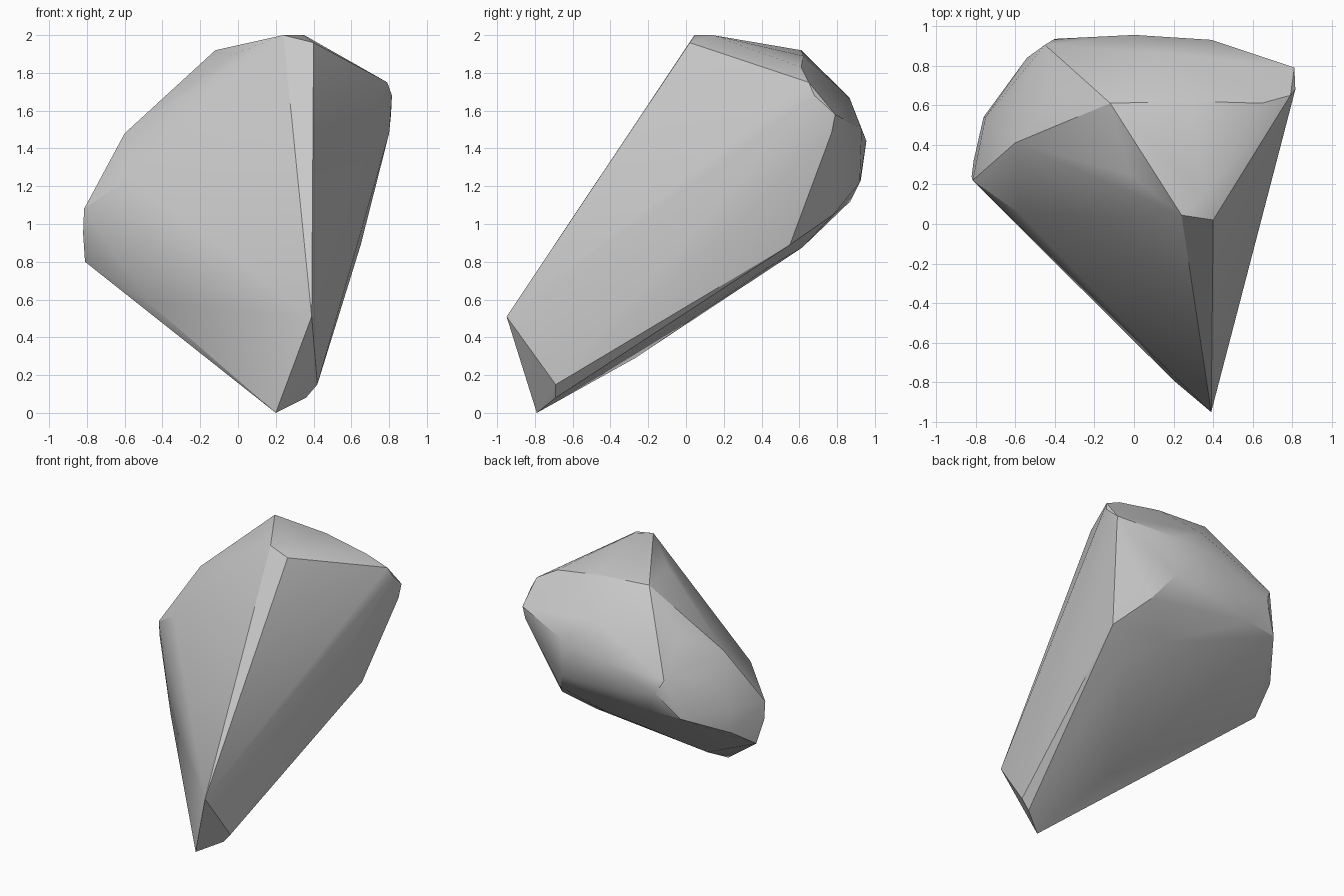
import bpy, bmesh, math

if "Cube" in bpy.data.objects:
    bpy.data.objects.remove(bpy.data.objects["Cube"])

# Key corners of the faceted boulder, grouped by region; the skin is their convex hull
foot = [(.2, -.79, 0), (.39, -.95, .51), (.42, -.69, .15), (.36, -.69, .08), (.01, -.27, .29)]
crown = [(.24, .045, 2), (.35, .14, 2), (.4, .02, 1.96), (-.02, .25, 1.9), (-.12, .61, 1.92),
         (.3, .62, 1.89), (.645, .61, 1.83)]
right_side = [(.79, .65, 1.75), (.815, .68, 1.68), (.81, .79, 1.58), (.8, .77, 1.48),
              (.65, .55, .89), (.5, .78, 1.05)]
left_side = [(-.57, .045, 1.25), (-.6, .41, 1.48), (-.815, .22, 1.08), (-.82, .24, .95),
             (-.81, .32, .8), (-.48, -.115, .59), (-.76, .54, .95), (-.75, .54, 1.12),
             (-.57, .65, 1.38), (-.4, .63, 1.62)]
back = [(-.45, .905, 1.4), (-.54, .84, 1.11), (-.4, .935, 1.3), (0, .955, 1.44), (.39, .93, 1.5),
        (.39, .92, 1.22), (.13, .865, 1.67), (-.1, .925, 1.23), (-.3, .87, 1.12),
        (.24, .615, .875), (.43, .45, .78)]

bm = bmesh.new()
for p in foot + crown + right_side + left_side + back:
    bm.verts.new(p)
res = bmesh.ops.convex_hull(bm, input=bm.verts[:])
# Remove points swallowed by the hull
bmesh.ops.delete(bm, geom=[v for v in bm.verts if not v.link_faces], context='VERTS')
# Merge almost coplanar triangles into flat facets
bmesh.ops.dissolve_limit(bm, angle_limit=math.radians(2), verts=bm.verts[:], edges=bm.edges[:])
bmesh.ops.recalc_face_normals(bm, faces=bm.faces[:])

mesh = bpy.data.meshes.new("boulder")
bm.to_mesh(mesh)
bm.free()
boulder = bpy.data.objects.new("boulder", mesh)
bpy.context.collection.objects.link(boulder)
bpy.context.view_layer.objects.active = boulder
boulder.select_set(True)
bpy.ops.object.shade_smooth_by_angle(angle=math.radians(25))
